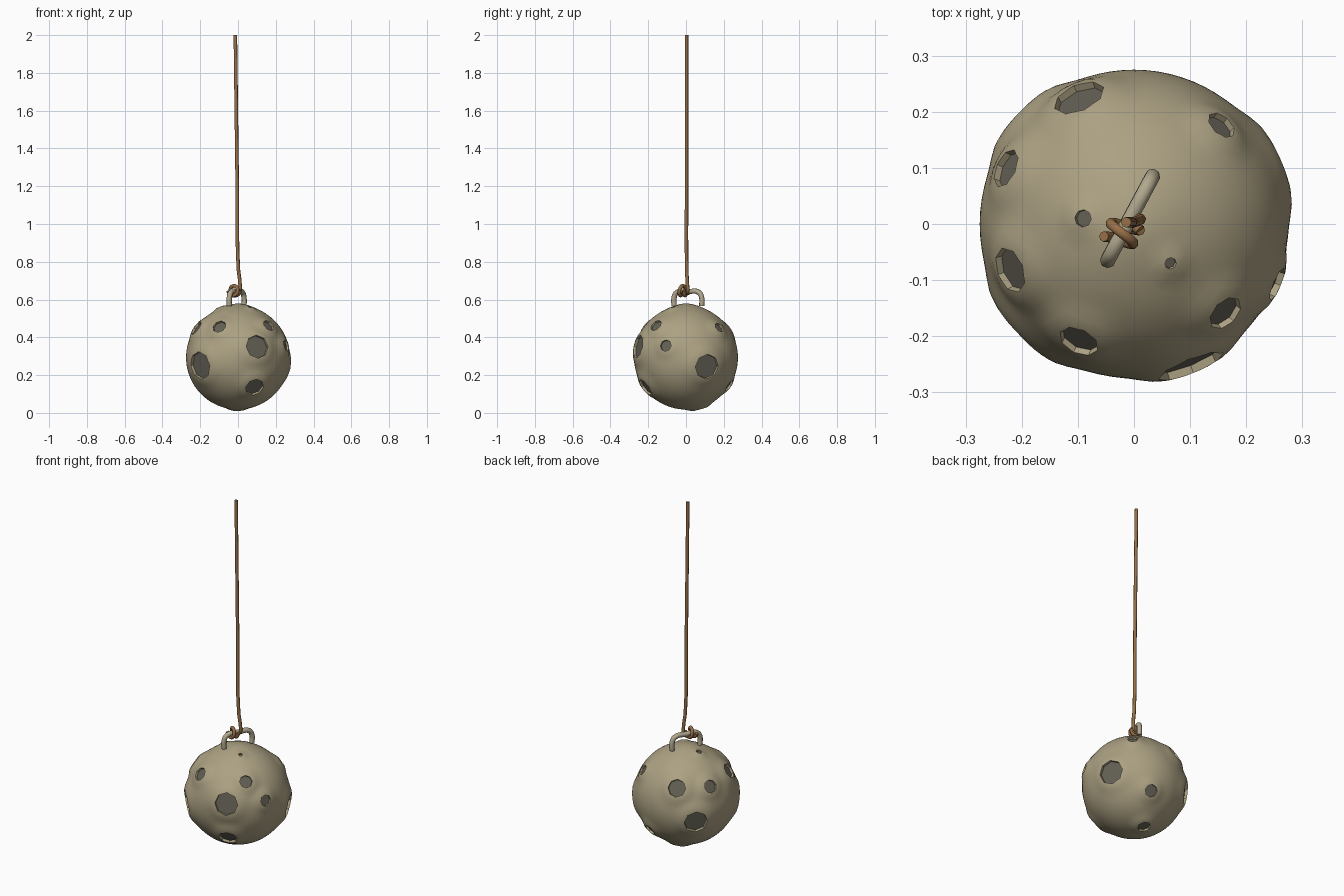
import bpy, bmesh, math
from mathutils import Vector

if "Cube" in bpy.data.objects:
    bpy.data.objects.remove(bpy.data.objects["Cube"])

CENTER = Vector((0, 0, 0.293))

# Pits in the ball: x, y, z, radius
HOLES = [
    (-0.204, -0.19, 0.25, 0.076), (0.10, -0.25, 0.35, 0.064), (0.085, -0.21, 0.14, 0.052),
    (-0.102, -0.217, 0.463, 0.038), (0.167, -0.163, 0.467, 0.035), (-0.228, -0.085, 0.455, 0.043),
    (0.25, 0.11, 0.245, 0.068), (0.25, -0.105, 0.355, 0.032), (0.168, 0.190, 0.465, 0.029),
    (-0.10, 0.23, 0.435, 0.049), (-0.23, 0.10, 0.43, 0.037), (-0.19, 0.184, 0.25, 0.065),
    (0.07, 0.22, 0.15, 0.035), (-0.006, 0.073, 0.03, 0.037),
    (-0.09, 0.01, 0.56, 0.016), (0.065, -0.07, 0.56, 0.011),
]
DIRS = [((Vector(h[:3]) - CENTER).normalized(), h[3]) for h in HOLES]
RIM = 0.286


def floor_height(r):
    return math.sqrt(RIM ** 2 - r ** 2) - 0.010 - 0.06 * r


def material(name, color):
    m = bpy.data.materials.new(name)
    m.diffuse_color = (*color, 1)
    m.use_nodes = True
    m.node_tree.nodes["Principled BSDF"].inputs["Base Color"].default_value = m.diffuse_color
    return m


CLAY = material("clay", (0.41, 0.355, 0.225))
DARK = material("dark_pit", (0.125, 0.118, 0.09))
PALE = material("pale_clay", (0.44, 0.39, 0.27))
ROPE = material("rope_brown", (0.31, 0.16, 0.063))


def finish(bm, name, mats):
    me = bpy.data.meshes.new(name)
    bm.to_mesh(me)
    bm.free()
    ob = bpy.data.objects.new(name, me)
    bpy.context.collection.objects.link(ob)
    for m in mats:
        me.materials.append(m)
    return ob


def select(ob):
    bpy.ops.object.select_all(action='DESELECT')
    ob.select_set(True)
    bpy.context.view_layer.objects.active = ob


def surface_radius(d):
    # base sphere swelling to a raised lip around each pit
    swell = 0.0
    for hd, r in DIRS:
        edge = max(0.0, hd.angle(d) * 0.28 - r)
        swell = max(swell, math.exp(-(edge / (0.018 + 0.35 * r)) ** 2))
    top = math.exp(-(d.angle(Vector((0, 0, 1))) / 0.3) ** 2)
    return 0.275 + 0.011 * max(swell, top)


# Lumpy ball
bm = bmesh.new()
bmesh.ops.create_icosphere(bm, subdivisions=5, radius=1)
for v in bm.verts:
    d = v.co.normalized()
    v.co = CENTER + d * surface_radius(d)
ball = finish(bm, "pitted_ball", [CLAY, DARK])

# Eight-sided cutters that leave shallow pits
bm = bmesh.new()
for d, r in DIRS:
    mat = d.to_track_quat('Z', 'Y').to_matrix().to_4x4()
    mat.translation = CENTER + d * (floor_height(r) + 0.03)
    bmesh.ops.create_cone(bm, cap_ends=True, segments=8, radius1=r * 0.95, radius2=r * 1.05,
                          depth=0.06, matrix=mat)
cutter = finish(bm, "pit_cutter", [CLAY])
cutter.hide_render = True

select(ball)
mod = ball.modifiers.new("pits", 'BOOLEAN')
mod.object = cutter
mod.operation = 'DIFFERENCE'
mod.solver = 'EXACT'
bpy.ops.object.modifier_apply(modifier=mod.name)
bpy.data.objects.remove(cutter)

# Dark floor in every pit
for f in ball.data.polygons:
    c = f.center - CENTER
    f.material_index = 0
    for d, r in DIRS:
        if abs(c.dot(d) - floor_height(r)) < 0.001 and f.normal.dot(d) > 0.995 \
                and (c - d * c.dot(d)).length < r * 0.96:
            f.material_index = 1
select(ball)
bpy.ops.object.shade_smooth_by_angle(angle=math.radians(35))


def tube(name, pts, radius, mat):
    cu = bpy.data.curves.new(name, 'CURVE')
    cu.dimensions = '3D'
    cu.bevel_depth = radius
    cu.bevel_resolution = 2
    cu.use_fill_caps = True
    sp = cu.splines.new('BEZIER')
    sp.bezier_points.add(len(pts) - 1)
    for p, co in zip(sp.bezier_points, pts):
        p.co = co
        p.handle_left_type = p.handle_right_type = 'AUTO'
    sp.resolution_u = 4
    ob = bpy.data.objects.new(name, cu)
    bpy.context.collection.objects.link(ob)
    cu.materials.append(mat)
    select(ob)
    bpy.ops.object.convert(target='MESH')
    bpy.ops.object.shade_smooth_by_angle(angle=math.radians(50))


# Handle loop on top of the ball
A, B = Vector((-0.046, -0.063, 0)), Vector((0.032, 0.083, 0))
HANDLE = [(0, 0.565), (0, 0.61), (0.1, 0.638), (0.5, 0.642), (0.9, 0.638), (1, 0.61), (1, 0.565)]
tube("handle", [A.lerp(B, t) + Vector((0, 0, z)) for t, z in HANDLE], 0.014, PALE)

# Knot: rope coiled round the handle
axis = (B - A).normalized()
side = Vector((axis.y, -axis.x, 0))
mid = A.lerp(B, 0.28) + Vector((0, 0, 0.647))
coil = []
for i in range(10):
    a = i * math.pi / 3 + math.pi
    coil.append(mid + axis * (-0.014 + 0.0045 * i)
                + (side * math.cos(a) + Vector((0, 0, 1)) * math.sin(a)) * 0.026)
tube("knot", coil, 0.0095, ROPE)

# Rope leaving the knot and rising straight up
tube("hanging_rope", [coil[-1], (-0.012, 0.010, 0.632),
                      (0.007, 0.010, 0.645), (0.010, 0.007, 0.69), (0.002, 0.004, 0.76),
                      (-0.004, 0.003, 1.2), (-0.014, 0.003, 2.0)], 0.0095, ROPE)
